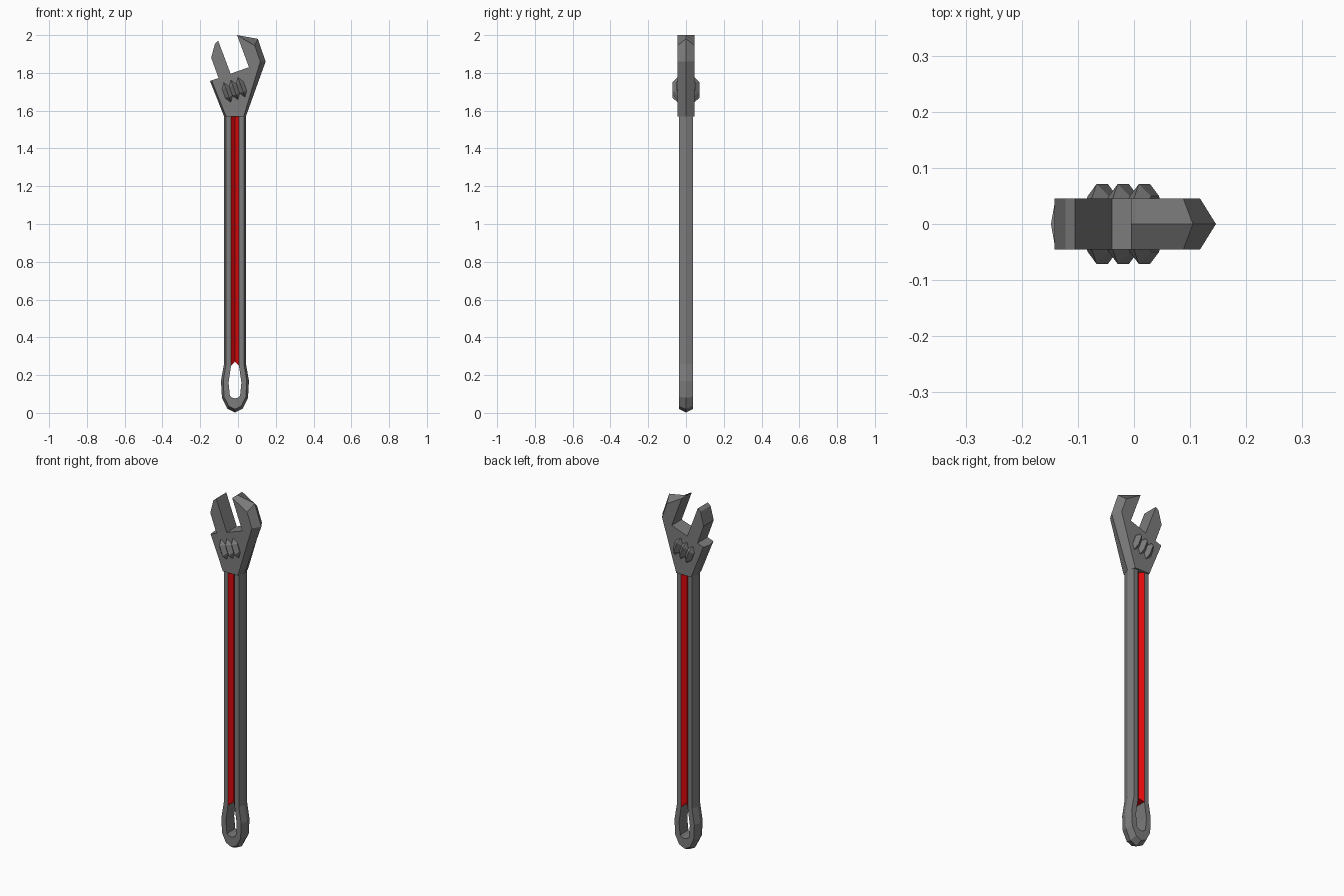
import bpy, bmesh, math
from mathutils import Vector, Matrix

if "Cube" in bpy.data.objects:
    bpy.data.objects.remove(bpy.data.objects["Cube"])

CX = -0.016  # centre line of the handle


def material(name, rgb):
    m = bpy.data.materials.new(name)
    m.diffuse_color = (*rgb, 1)
    m.use_nodes = True
    m.node_tree.nodes["Principled BSDF"].inputs["Base Color"].default_value = m.diffuse_color
    return m


STEEL = material("steel grey", (0.20, 0.20, 0.20))
RED = material("red", (0.75, 0.003, 0.004))


def loft(name, rings, mat, cap=True):
    """Skin a list of equal-length closed rings into a flat-shaded solid."""
    bm = bmesh.new()
    vs = [[bm.verts.new(p) for p in r] for r in rings]
    n = len(vs[0])
    for a, b in zip(vs, vs[1:]):
        for i in range(n):
            j = (i + 1) % n
            bm.faces.new((a[i], a[j], b[j], b[i]))
    if cap:
        bm.faces.new(vs[0])
        bm.faces.new(vs[-1])
    bmesh.ops.recalc_face_normals(bm, faces=bm.faces)
    me = bpy.data.meshes.new(name)
    bm.to_mesh(me)
    bm.free()
    me.materials.append(mat)
    ob = bpy.data.objects.new(name, me)
    bpy.context.collection.objects.link(ob)
    return ob


def layer(pts, y):
    return [(x, y, z) for x, z in pts]


# Handle frame: one section swept down, round the hanging eye and back up
T = 0.037
#       ridge           face edge        inner edge   (half width, z)
half = [((0.058, 1.58), (0.047, 1.58), (0.021, 1.58)),
        ((0.058, 0.26), (0.047, 0.26), (0.021, 0.25)),
        ((0.074, 0.17), (0.062, 0.17), (0.034, 0.16)),
        ((0.069, 0.08), (0.058, 0.085), (0.027, 0.09)),
        ((0.040, 0.022), (0.033, 0.036), (0.014, 0.08)),
        ((0.0, 0.002), (0.0, 0.020), (0.0, 0.077))]
path = [(-1, s) for s in half] + [(1, s) for s in half[-2::-1]]
rings = []
for side, (r, f, i) in path:
    P = lambda q, y: (CX + side * q[0], y, q[1])
    rings.append([P(r, 0), P(f, -T), P(i, -T), P(i, T), P(f, T)])
loft("handle_frame", rings, STEEL)

# Red V-grooved web between the two rails, pointed above the eye
W, D = 0.021, 0.016
section = [(-W, -T, 0), (0, -D, 1), (W, -T, 0), (W, T, 0), (0, D, 1), (-W, T, 0)]
loft("red_groove", [[(CX + x, y, 0.25 + 0.022 * c) for x, y, c in section],
                    [(CX + x, y, 1.575) for x, y, c in section]], RED)

# Head with fixed jaw: ridge outline between two flat faces
H = 0.045
face = [(-0.063, 1.57), (0.030, 1.57), (0.118, 1.86), (0.088, 1.945),
        (-0.005, 2.0), (0.058, 1.83), (-0.140, 1.76)]
ridge = [(-0.074, 1.57), (0.042, 1.57), (0.146, 1.86), (0.105, 1.98),
         (-0.005, 2.0), (0.058, 1.83), (-0.148, 1.757)]
loft("head_fixed_jaw", [layer(face, -H), layer(ridge, 0), layer(face, H)], STEEL)

# Sliding jaw
jaw = [(-0.100, 1.765), (-0.142, 1.88), (-0.122, 1.955), (-0.105, 1.97),
       (-0.037, 1.79)]
loft("sliding_jaw", [layer(jaw, -H), layer(jaw, H)], STEEL)

# Adjusting screw: three double-cone lobes along the tilted axis
tilt = Matrix.Rotation(-math.radians(20), 4, 'Y')
centre = Vector((-0.019, 0, 1.71))
rings = []
for k in range(7):
    rad = 0.077 if k % 2 else 0.054
    rings.append([centre + tilt @ Vector((-0.06 + 0.02 * k,
                                          rad * math.cos(a), rad * math.sin(a)))
                  for a in [math.pi / 8 + i * math.pi / 4 for i in range(8)]])
loft("adjusting_screw", rings, STEEL)
